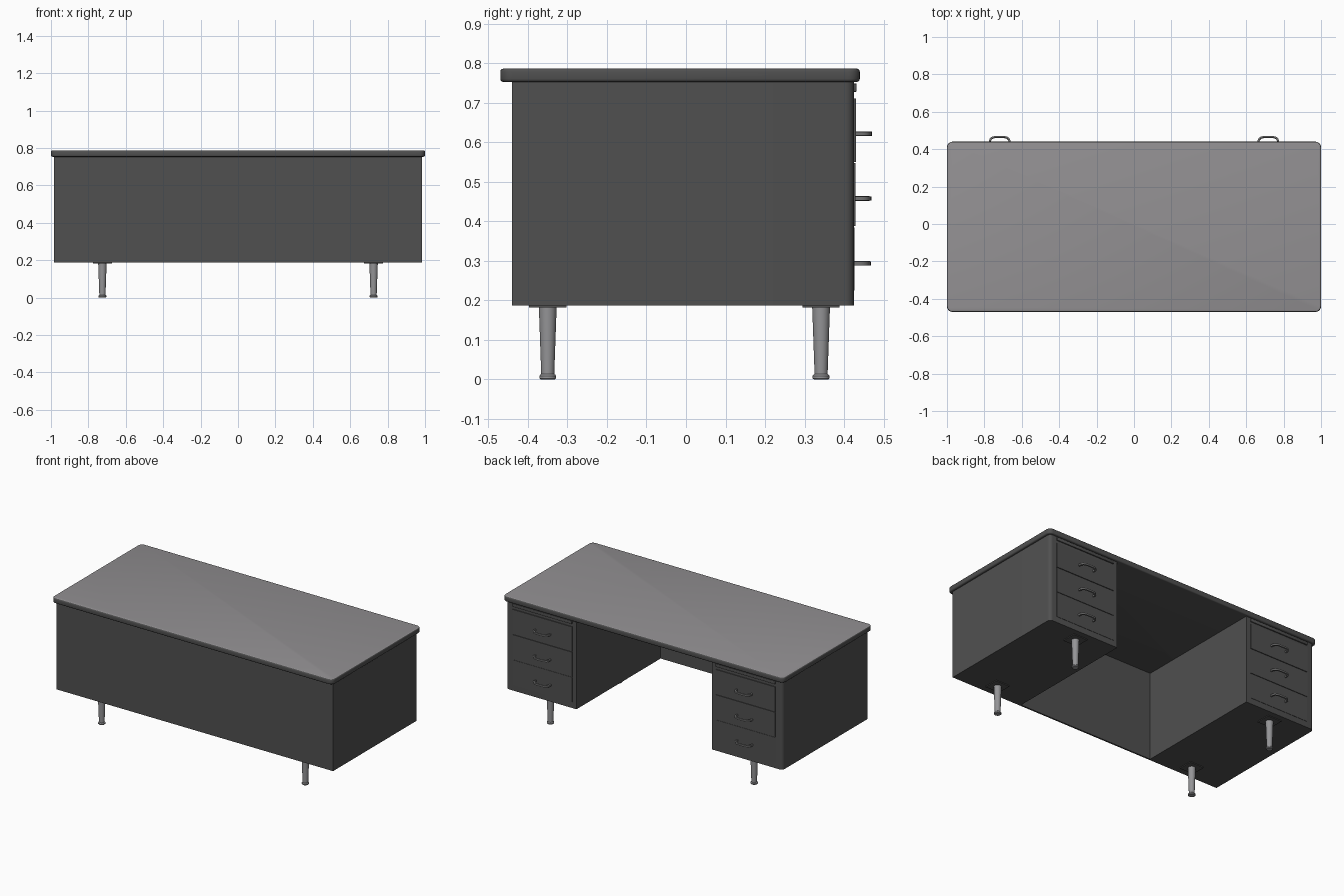
import bpy, bmesh, math
from mathutils import Vector

if "Cube" in bpy.data.objects:
    bpy.data.objects.remove(bpy.data.objects["Cube"])


def material(name, rgb):
    m = bpy.data.materials.new(name)
    m.diffuse_color = (*rgb, 1)
    m.use_nodes = True
    m.node_tree.nodes["Principled BSDF"].inputs["Base Color"].default_value = m.diffuse_color
    return m


STEEL = material("dark grey steel", (0.08, 0.08, 0.08))
TOP = material("grey laminate", (0.29, 0.28, 0.29))
METAL = material("brushed metal", (0.30, 0.30, 0.31))
PULL = material("handle metal", (0.18, 0.18, 0.18))


def finish(bm, name, *mats, smooth=True):
    bmesh.ops.recalc_face_normals(bm, faces=bm.faces)
    me = bpy.data.meshes.new(name)
    bm.to_mesh(me)
    bm.free()
    for m in mats:
        me.materials.append(m)
    ob = bpy.data.objects.new(name, me)
    bpy.context.collection.objects.link(ob)
    if smooth:
        bpy.ops.object.select_all(action='DESELECT')
        ob.select_set(True)
        bpy.context.view_layer.objects.active = ob
        bpy.ops.object.shade_smooth_by_angle(angle=math.radians(35))
    return ob


def box_bm(x0, x1, y0, y1, z0, z1):
    bm = bmesh.new()
    bmesh.ops.create_cube(bm, size=1)
    for v in bm.verts:
        v.co = Vector(((x0 + x1) / 2 + v.co.x * (x1 - x0),
                       (y0 + y1) / 2 + v.co.y * (y1 - y0),
                       (z0 + z1) / 2 + v.co.z * (z1 - z0)))
    return bm


def plate(name, x0, x1, y0, y1, z0, z1, mat, bevel=0.0):
    bm = box_bm(x0, x1, y0, y1, z0, z1)
    if bevel:
        bmesh.ops.bevel(bm, geom=bm.edges[:], offset=bevel, segments=2,
                        profile=0.5, affect='EDGES')
    return finish(bm, name, mat)


# Desk top: rounded plan corners, rounded rim, lighter upper surface
bm = box_bm(-1, 1, -0.47, 0.44, 0.753, 0.787)
upright = [e for e in bm.edges if abs(e.verts[0].co.z - e.verts[1].co.z) > 0.01]
bmesh.ops.bevel(bm, geom=upright, offset=0.03, segments=6, profile=0.5, affect='EDGES')
rim = [e for e in bm.edges if abs(e.verts[0].co.z - e.verts[1].co.z) < 0.001]
bmesh.ops.bevel(bm, geom=rim, offset=0.008, segments=3, profile=0.5, affect='EDGES')
bm.normal_update()
for f in bm.faces:
    f.material_index = 1 if f.normal.z > 0.9 else 0
finish(bm, "desk_top", STEEL, TOP)

# Body: U-shaped plan (two pedestals and a thin front panel), extruded upward
half = [(0.985, -0.44)]
for i in range(7):
    a = math.radians(15 * i)
    half.append((0.963 + 0.022 * math.cos(a), 0.403 + 0.022 * math.sin(a)))
half += [(0.482, 0.425), (0.482, -0.43)]
outline = half + [(-x, y) for x, y in reversed(half)]
bm = bmesh.new()
base = bm.faces.new([bm.verts.new((x, y, 0.187)) for x, y in outline])
ext = bmesh.ops.extrude_face_region(bm, geom=[base])
bmesh.ops.translate(bm, vec=(0, 0, 0.568),
                    verts=[g for g in ext["geom"] if isinstance(g, bmesh.types.BMVert)])
finish(bm, "desk_body", STEEL)


# Leg: turned profile with a small foot
def leg(name, cx, cy):
    prof = [(0, 0), (0.018, 0), (0.0215, 0.003), (0.0215, 0.009), (0.019, 0.012),
            (0.0165, 0.014), (0.0225, 0.183), (0, 0.183)]
    bm = bmesh.new()
    vs = [bm.verts.new((cx + r, cy, z)) for r, z in prof]
    es = [bm.edges.new(p) for p in zip(vs, vs[1:])]
    bmesh.ops.spin(bm, geom=vs + es, cent=(cx, cy, 0), axis=(0, 0, 1),
                   angle=2 * math.pi, steps=24)
    bmesh.ops.remove_doubles(bm, verts=bm.verts, dist=0.0001)
    finish(bm, name, METAL)


# Handle: rectangular bar swept along a bowed path
def handle(name, cx, y, z):
    n, bm, rings = 16, bmesh.new(), []
    for i in range(n + 1):
        a = math.pi * i / n
        c, s = math.cos(a), math.sin(a)
        ring = []
        for w, d in ((0.058, 0.043), (0.049, 0.035)):
            px = cx + w * math.copysign(abs(c) ** 0.6, c)
            py = y + d * abs(s) ** 0.6
            ring.append((px, py))
        (ox, oy), (ix, iy) = ring
        rings.append([bm.verts.new(p) for p in (
            (ox, oy, z - 0.005), (ox, oy, z + 0.005),
            (ix, iy, z + 0.006), (ix, iy, z - 0.006))])
    for a, b in zip(rings, rings[1:]):
        for k in range(4):
            bm.faces.new((a[k], a[(k + 1) % 4], b[(k + 1) % 4], b[k]))
    bm.faces.new(rings[0])
    bm.faces.new(rings[-1])
    finish(bm, name, PULL)


# Drawers (z bottom, z top, front y, handle z), same on both pedestals
DRAWERS = [("top", 0.551, 0.711, 0.430, 0.622),
           ("middle", 0.388, 0.548, 0.429, 0.458),
           ("bottom", 0.225, 0.385, 0.427, 0.294)]
for side, s in (("right", 1), ("left", -1)):
    x0, x1 = sorted((s * 0.512, s * 0.935))
    for n, z0, z1, y, hz in DRAWERS:
        plate(f"{side}_{n}_drawer", x0, x1, 0.41, y, z0, z1, STEEL)
        handle(f"{side}_{n}_handle", s * 0.718, y - 0.002, hz)
    plate(f"{side}_pull_out_tray", x0, x1, 0.40, 0.432, 0.728, 0.749, STEEL, 0.002)
    for end, ly in (("front", -0.35), ("back", 0.342)):
        lx = s * 0.725
        leg(f"{side}_{end}_leg", lx, ly)
        plate(f"{side}_{end}_leg_plate", lx - 0.05, lx + 0.05, ly - 0.047, ly + 0.047,
              0.182, 0.188, STEEL)
